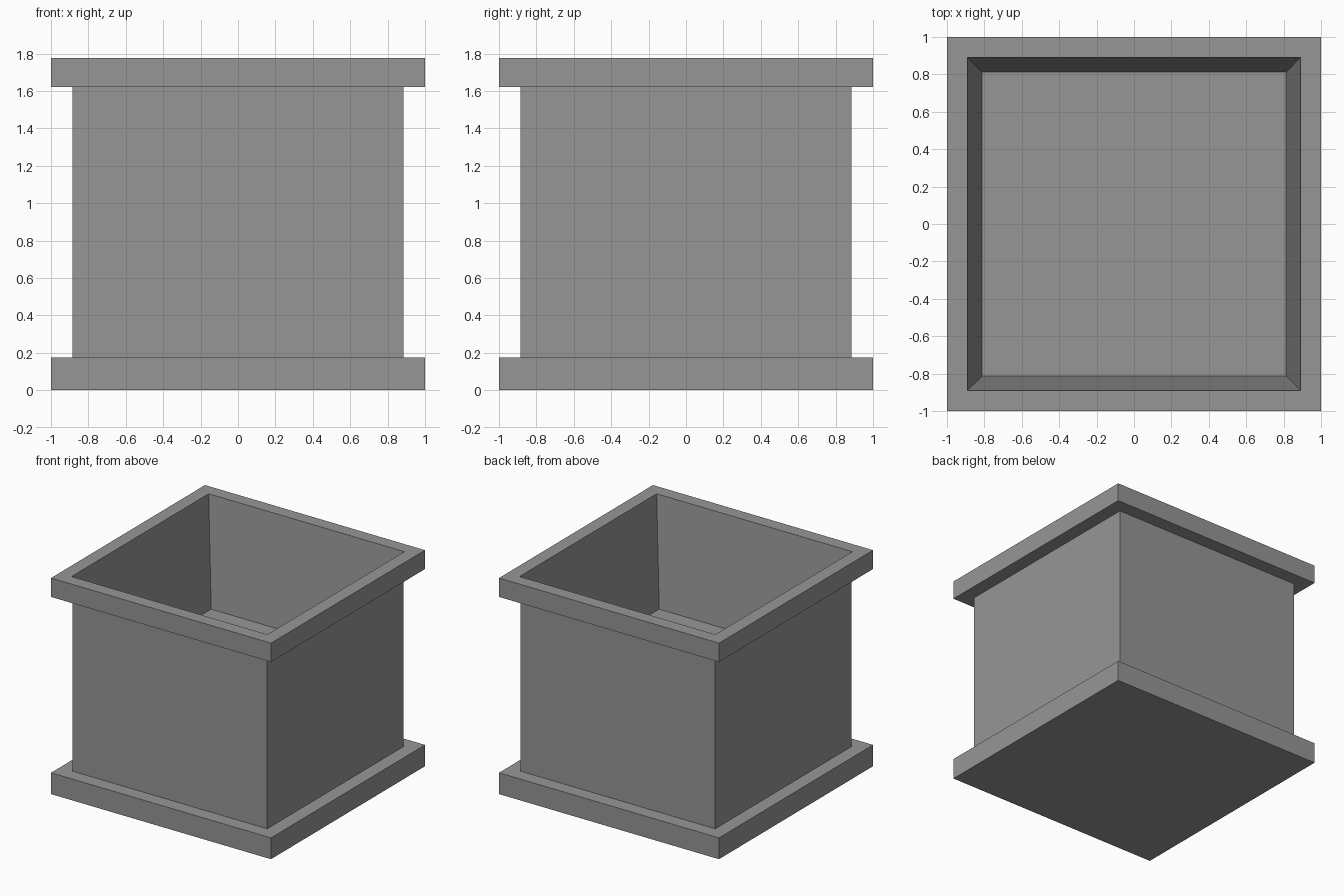
import bpy
import bmesh

cube = bpy.data.objects.get("Cube")
if cube:
    bpy.data.objects.remove(cube, do_unlink=True)

# Single stone grey colour
GREY = (0.305, 0.305, 0.305, 1.0)
stone = bpy.data.materials.new("stone_grey")
stone.use_nodes = True
stone.diffuse_color = GREY
stone.node_tree.nodes["Principled BSDF"].inputs["Base Color"].default_value = GREY

# Square cross-section (half width, height), from the underside to the inner floor
BASE, WALL, OPENING, FLOOR = 1.0, 0.885, 0.89, 0.813
BASE_TOP, RIM_BOTTOM, TOP, FLOOR_Z = 0.175, 1.62, 1.775, 0.877
profile = [
    (BASE, 0), (BASE, BASE_TOP),            # plinth
    (WALL, BASE_TOP), (WALL, RIM_BOTTOM),   # outer walls
    (BASE, RIM_BOTTOM), (BASE, TOP),        # rim
    (OPENING, TOP), (FLOOR, FLOOR_Z),       # tapered inside
]


def square_loft(name, rings, material):
    """Join square rings into one closed flat-faced shell."""
    bm = bmesh.new()
    corners = [(-1, -1), (1, -1), (1, 1), (-1, 1)]
    loops = [[bm.verts.new((sx * r, sy * r, z)) for sx, sy in corners]
             for r, z in rings]
    for low, high in zip(loops, loops[1:]):
        for i in range(4):
            j = (i + 1) % 4
            bm.faces.new((low[i], low[j], high[j], high[i]))
    bm.faces.new(reversed(loops[0]))
    bm.faces.new(loops[-1])
    bmesh.ops.recalc_face_normals(bm, faces=bm.faces)
    mesh = bpy.data.meshes.new(name)
    bm.to_mesh(mesh)
    bm.free()
    mesh.materials.append(material)
    obj = bpy.data.objects.new(name, mesh)
    bpy.context.collection.objects.link(obj)
    return obj


square_loft("square_planter", profile, stone)
